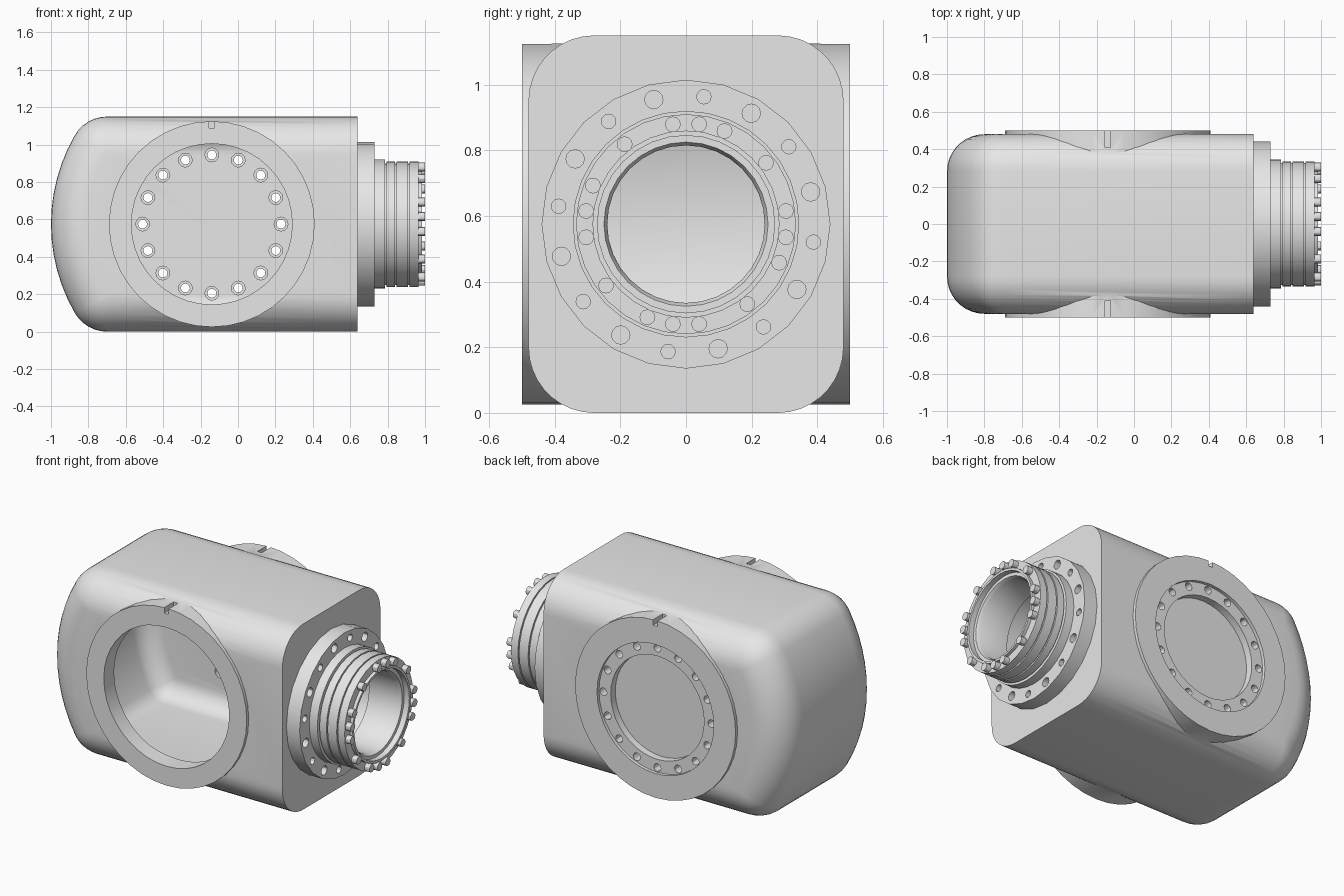
import bpy, bmesh
from math import sin, cos, pi, radians
from mathutils import Matrix, Vector

if "Cube" in bpy.data.objects:
    bpy.data.objects.remove(bpy.data.objects["Cube"], do_unlink=True)

MID_Z = 0.575      # height of both bore axes
BOSS_X = -0.14     # side boss axis

grey = bpy.data.materials.new("plain_grey")
grey.use_nodes = True
grey.diffuse_color = (0.8, 0.8, 0.8, 1)
grey.node_tree.nodes["Principled BSDF"].inputs["Base Color"].default_value = (0.8, 0.8, 0.8, 1)


def finish(name, bm):
    bmesh.ops.remove_doubles(bm, verts=bm.verts, dist=1e-5)
    bmesh.ops.recalc_face_normals(bm, faces=bm.faces)
    mesh = bpy.data.meshes.new(name)
    bm.to_mesh(mesh)
    bm.free()
    mesh.materials.append(grey)
    obj = bpy.data.objects.new(name, mesh)
    bpy.context.collection.objects.link(obj)
    return obj


def activate(obj):
    bpy.ops.object.select_all(action='DESELECT')
    obj.select_set(True)
    bpy.context.view_layer.objects.active = obj


def smooth(obj):
    activate(obj)
    bpy.ops.object.shade_smooth_by_angle(angle=radians(30))


def boolean(obj, tool, operation='DIFFERENCE'):
    tool.hide_render = True
    activate(obj)
    mod = obj.modifiers.new("cut", 'BOOLEAN')
    mod.object, mod.operation, mod.solver = tool, operation, 'EXACT'
    bpy.ops.object.modifier_apply(modifier=mod.name)
    bpy.data.objects.remove(tool, do_unlink=True)


def add_cylinder(bm, axis, start, end, radius, at, sides):
    """Cylinder along x or y; 'at' is its centre on the other two axes."""
    mid = (start + end) / 2
    if axis == 'X':
        pos, turn = (mid, at[0], at[1]), Matrix.Rotation(pi / 2, 4, 'Y')
    else:
        pos, turn = (at[0], mid, at[1]), Matrix.Rotation(pi / 2, 4, 'X')
    bmesh.ops.create_cone(bm, cap_ends=True, segments=sides, radius1=radius, radius2=radius,
                          depth=end - start, matrix=Matrix.Translation(pos) @ turn)


def cylinders(name, axis, start, end, items, sides):
    bm = bmesh.new()
    for radius, at in items:
        add_cylinder(bm, axis, start, end, radius, at, sides)
    return finish(name, bm)


def around(centre, radius, degrees):
    return [(centre[0] + radius * cos(radians(d)), centre[1] + radius * sin(radians(d))) for d in degrees]


def rounded_housing(name, r, x_end):
    """Box with a bulged left end and every long edge rounded by r about a fixed core."""
    corner = Vector((-0.05 + 0.75 * cos(radians(150)), 0.95))
    path = [(Vector((x_end, 0.95)), 90)]
    path += [(corner, a) for a in range(90, 150, 10)]
    path += [(Vector((-0.05 + 0.75 * cos(radians(a)), MID_Z + 0.75 * sin(radians(a)))), a)
             for a in range(150, 211, 5)]
    path += [(Vector((corner.x, 0.2)), a) for a in range(220, 271, 10)]
    path += [(Vector((x_end, 0.2)), 270)]
    steps = [(-0.28, a) for a in range(-90, 1, 10)] + [(0.28, a) for a in range(0, 91, 10)]
    bm = bmesh.new()
    rings = []
    for y, a in steps:
        reach = r * cos(radians(a))
        rings.append([bm.verts.new((c.x + reach * cos(radians(n)), y + r * sin(radians(a)),
                                    c.y + reach * sin(radians(n)))) for c, n in path])
    count = len(path)
    for low, high in zip(rings, rings[1:]):
        for i in range(count):
            j = (i + 1) % count
            bm.faces.new((low[i], low[j], high[j], high[i]))
    bm.faces.new(rings[0])
    bm.faces.new(rings[-1])
    return finish(name, bm)


def lathe(name, profile, sides):
    """Closed (x, radius) profile turned about the wrist axis."""
    bm = bmesh.new()
    rings = []
    for k in range(sides):
        a = 2 * pi * k / sides
        rings.append([bm.verts.new((x, r * sin(a), MID_Z + r * cos(a))) for x, r in profile])
    n = len(profile)
    for k in range(sides):
        a, b = rings[k], rings[(k + 1) % sides]
        for i in range(n):
            j = (i + 1) % n
            bm.faces.new((a[i], a[j], b[j], b[i]))
    return finish(name, bm)


# Hollow housing with a round boss on both sides
boss_axis = (BOSS_X, MID_Z)
wrist_axis = (0, MID_Z)
housing = rounded_housing("housing", 0.2, 0.64)
boolean(housing, cylinders("side_boss", 'Y', -0.5, 0.5, [(0.55, boss_axis)], 40), 'UNION')
boolean(housing, rounded_housing("cavity", 0.12, 0.56))

# Front opening, wrist bore and stepped back recess
boolean(housing, cylinders("front_opening", 'Y', -0.6, -0.3, [(0.43, boss_axis)], 40))
boolean(housing, cylinders("wrist_bore", 'X', 0.5, 0.7, [(0.25, wrist_axis)], 32))
boolean(housing, cylinders("back_step", 'Y', 0.48, 0.6, [(0.40, boss_axis)], 40))
boolean(housing, cylinders("back_recess", 'Y', 0.435, 0.6, [(0.32, boss_axis)], 40))

# Ring of counterbored holes through the back wall
ring = around(boss_axis, 0.37, [22.5 * k for k in range(16)])
boolean(housing, cylinders("back_holes", 'Y', 0.35, 0.6, [(0.024, p) for p in ring], 12))
boolean(housing, cylinders("back_counterbores", 'Y', 0.35, 0.425, [(0.037, p) for p in ring], 12))

# Alignment notch on top of each boss
for side in (-1, 1):
    bm = bmesh.new()
    bmesh.ops.create_cube(bm, size=1, matrix=Matrix.Translation((BOSS_X, side * 0.46, 1.12))
                          @ Matrix.Diagonal((0.03, 0.1, 0.06, 1)))
    boolean(housing, finish("notch", bm))
smooth(housing)

# Wrist flange with alternating large and small holes
flange = lathe("wrist_flange", [(0.64, 0.25), (0.64, 0.44), (0.73, 0.44), (0.73, 0.25)], 24)
holes = around(wrist_axis, 0.392, [82 - 22.5 * k for k in range(16)])
sizes = [0.028 if k % 2 else 0.022 for k in range(16)]
boolean(flange, cylinders("flange_holes", 'X', 0.68, 0.8, list(zip(sizes, holes)), 12))
smooth(flange)

# Grooved neck with an inner lip
outline = [(0.73, 0.24), (0.73, 0.345), (0.785, 0.345)]
for x in (0.785, 0.84, 0.91):
    outline += [(x, 0.335), (x, 0.325), (x + 0.008, 0.325), (x + 0.008, 0.335)]
outline += [(0.965, 0.335), (0.965, 0.285), (0.985, 0.285), (0.985, 0.27),
            (0.95, 0.27), (0.95, 0.25), (0.93, 0.24)]
smooth(lathe("wrist_neck", outline, 32))

# Bolt heads in four repeating groups
angles = [quarter + a for quarter in (0, 90, 180, 270) for a in (7.5, -7.5, -22.5, -52.5)]
bolts = cylinders("neck_bolts", 'X', 0.955, 1.0,
                  [(0.024, p) for p in around(wrist_axis, 0.307, angles)], 12)
smooth(bolts)
